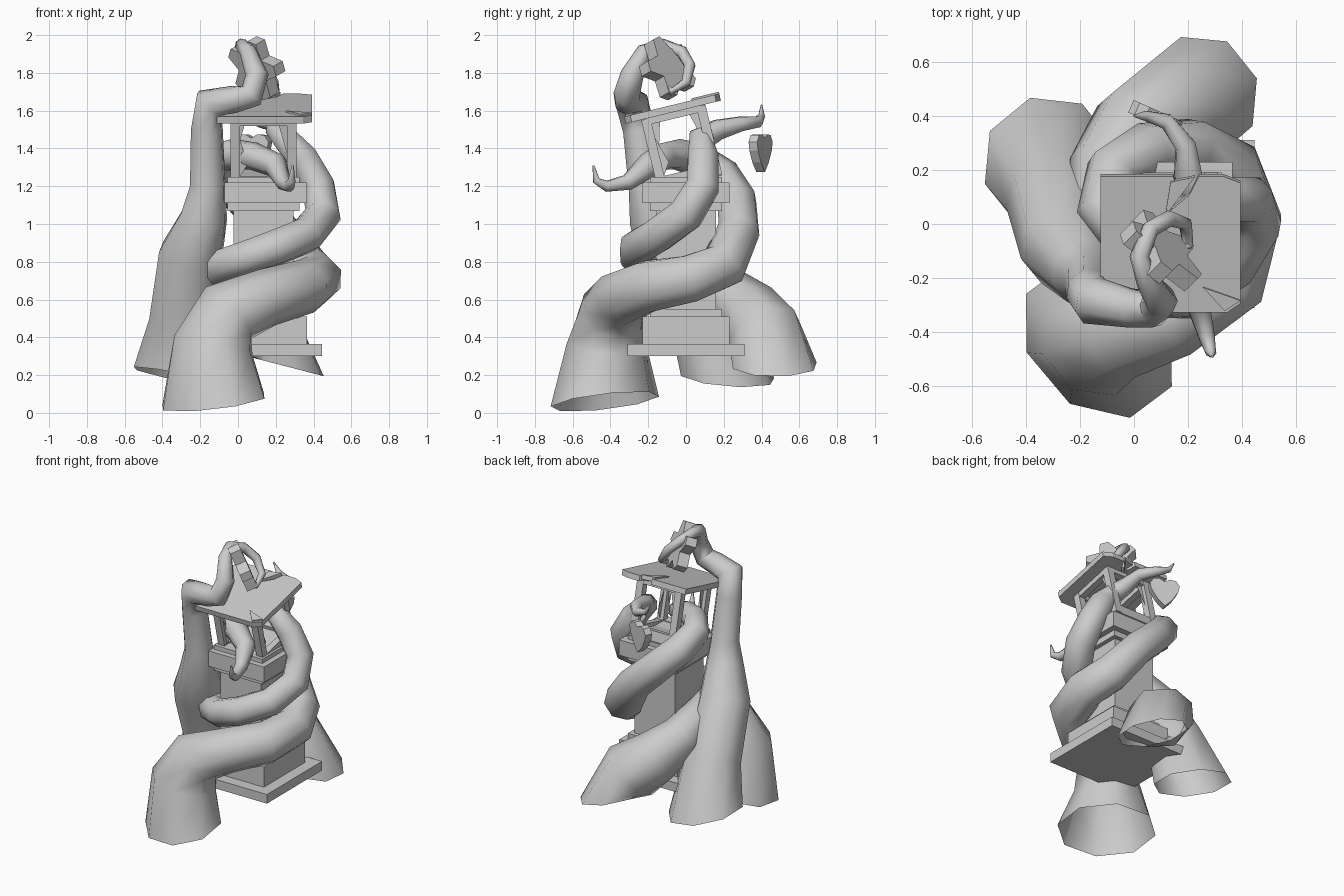
import bpy, bmesh, math
from mathutils import Vector, Matrix

if "Cube" in bpy.data.objects:
    bpy.data.objects.remove(bpy.data.objects["Cube"])

CX = 0.135  # pillar axis


def finish(bm, name, matrix=None, smooth=False):
    bmesh.ops.recalc_face_normals(bm, faces=bm.faces)
    me = bpy.data.meshes.new(name)
    bm.to_mesh(me)
    bm.free()
    ob = bpy.data.objects.new(name, me)
    bpy.context.collection.objects.link(ob)
    if matrix:
        ob.matrix_world = matrix
    if smooth:
        bpy.ops.object.select_all(action='DESELECT')
        ob.select_set(True)
        bpy.context.view_layer.objects.active = ob
        bpy.ops.object.shade_smooth_by_angle(angle=math.radians(55))
    return ob


def add_box(bm, center, size):
    m = Matrix.Translation(center) @ Matrix.Diagonal((*size, 1))
    bmesh.ops.create_cube(bm, size=1, matrix=m)


def bridge(bm, a, b):
    """Join two vertex rings with quads."""
    for k in range(len(a)):
        j = (k + 1) % len(a)
        bm.faces.new((a[k], a[j], b[j], b[k]))


def prism(bm, outline, z0, z1):
    """Closed slab from a flat outline."""
    low, high = ([bm.verts.new((x, y, z)) for x, y in outline] for z in (z0, z1))
    bridge(bm, low, high)
    bm.faces.new(low)
    bm.faces.new(high)


def tentacle(name, path, base_normal, stretch=(0, 0, 0), sides=8):
    """Sweep a tapering ring along points of (x, y, z, radius); the cut base stays open."""
    bm = bmesh.new()
    pts = [Vector(p[:3]) for p in path]
    n = len(pts)
    stretch = Vector(stretch)
    prev_t, side, rings = None, None, []
    for i, p in enumerate(pts):
        if i == 0:
            t = Vector(base_normal).normalized()
            side = Vector((1, 0.3, 0))
        elif i == n - 1:
            t = (p - pts[i - 1]).normalized()
        else:
            t = ((p - pts[i - 1]).normalized() + (pts[i + 1] - p).normalized()).normalized()
        if prev_t:
            side = prev_t.rotation_difference(t) @ side
        side = (side - t * side.dot(t)).normalized()
        up = t.cross(side)
        prev_t = t
        r = path[i][3] * 1.03
        ring = []
        for k in range(sides):
            a = math.tau * k / sides
            off = r * (side * math.cos(a) + up * math.sin(a))
            if i == 0:
                off += stretch * off.dot(stretch)
            ring.append(bm.verts.new(p + off))
        rings.append(ring)
    for a, b in zip(rings, rings[1:]):
        bridge(bm, a, b)
    bm.faces.new(rings[-1])
    return finish(bm, name, smooth=True)


# Stepped pillar: half width, bottom, top
steps = [("base_plate", .31, .30, .365), ("base_block", .23, .365, .51),
         ("base_step", .19, .51, .55), ("column", .16, .55, 1.07),
         ("capital_step", .19, 1.07, 1.11), ("capital_block", .23, 1.11, 1.22),
         ("capital_top", .19, 1.22, 1.25)]
for name, h, z0, z1 in steps:
    bm = bmesh.new()
    add_box(bm, (CX, 0, (z0 + z1) / 2), (2 * h, 2 * h, z1 - z0))
    finish(bm, name)

# Tilted lantern frame
tilt = Matrix.Translation((CX, .015, 1.25)) @ Matrix.Rotation(math.radians(13.6), 4, 'X')
bm = bmesh.new()
for sx in (-1, 1):
    for sy in (-1, 1):
        add_box(bm, (sx * .15, sy * .15, .16), (.05, .05, .38))
for z, h in ((.0, .07), (.335, .035)):
    for s in (-1, 1):
        add_box(bm, (0, s * .15, z), (.3, .045, h))
        add_box(bm, (s * .15, 0, z), (.045, .3, h))
add_box(bm, (0, 0, -.01), (.3, .3, .04))
finish(bm, "lantern_frame", tilt)

# Broken glass shards left in the window corners
bm = bmesh.new()
for k in range(4):
    rot = Matrix.Rotation(k * math.pi / 2, 3, 'Z')
    for tri in (((-.13, .03), (-.13, .26), (-.085, .1)), ((.13, .32), (.13, .14), (.08, .32))):
        bm.faces.new([bm.verts.new(rot @ Vector((x, -.15, z))) for x, z in tri])
finish(bm, "broken_glass", tilt)

# Roof slab with a chipped corner and a notch at the back
roof = [(-.258, -.258), (.21, -.258), (.258, -.225), (.258, .235), (.195, .26),
        (.105, .26), (.07, .19), (.0, .13), (.03, .2), (.01, .26), (-.258, .26)]
bm = bmesh.new()
prism(bm, roof, .352, .39)
finish(bm, "roof", tilt)

# Lifted roof splinters
for i, pts in enumerate([[(.12, -.16), (.258, -.21), (.2, -.25)],
                         [(-.02, .11), (.09, .26), (.0, .24)]]):
    bm = bmesh.new()
    prism(bm, pts, .37, .40)
    finish(bm, f"roof_splinter_{i + 1}", tilt)

# Three tentacles winding around the pillar
tentacle("front_tentacle", [
    (-.13, -.43, .06, .25), (-.13, -.42, .36, .215), (-.05, -.39, .53, .18),
    (.15, -.34, .61, .15), (.36, -.2, .67, .14), (.42, .02, .71, .13),
    (.35, .2, .78, .125), (.21, .28, .97, .11), (.05, .27, 1.12, .105),
    (-.08, .19, 1.25, .1), (-.12, .06, 1.34, .09), (-.04, -.05, 1.37, .08),
    (.08, -.12, 1.36, .072), (.2, -.2, 1.31, .065), (.24, -.31, 1.22, .042),
    (.27, -.42, 1.2, .03), (.285, -.475, 1.23, .02), (.29, -.49, 1.31, .005)],
    (-.15, -.15, 1), stretch=(-.36, .36, 0))
tentacle("back_tentacle", [
    (.24, .47, .25, .225), (.14, .42, .42, .2), (.0, .34, .53, .17),
    (-.1, .2, .64, .14), (-.13, .02, .74, .115), (-.08, -.17, .78, .09),
    (.04, -.26, .82, .09), (.2, -.26, .875, .095), (.36, -.15, .94, .095),
    (.45, .0, 1.05, .095), (.425, .09, 1.2, .09), (.34, .09, 1.35, .085),
    (.25, .08, 1.45, .07), (.2, .17, 1.5, .055), (.19, .29, 1.53, .04),
    (.12, .38, 1.54, .03), (.04, .4, 1.57, .018), (.0, .4, 1.63, .004)],
    (.26, 0, 1))
tentacle("left_tentacle", [
    (-.31, .22, .19, .25), (-.28, .1, .5, .19), (-.25, -.08, .84, .17),
    (-.18, -.18, 1.04, .125), (-.16, -.21, 1.2, .095), (-.165, -.25, 1.5, .085),
    (-.15, -.285, 1.64, .088), (-.02, -.31, 1.66, .072), (.07, -.315, 1.68, .068),
    (.1, -.285, 1.79, .06), (.055, -.22, 1.91, .045), (.02, -.12, 1.945, .036),
    (.06, -.02, 1.91, .032), (.13, .02, 1.84, .03), (.19, .0, 1.75, .025),
    (.2, -.08, 1.7, .02), (.17, -.11, 1.76, .006)],
    (.2, .08, 1))

# Blunt five-pointed star, leaning with its face to the back right
star = []
for k in range(5):
    a = math.tau * k / 5 + math.pi / 2
    star += [(.17 * math.cos(a + d), .17 * math.sin(a + d)) for d in (-.17, .17)]
    star.append((.1 * math.cos(a + math.pi / 5), .1 * math.sin(a + math.pi / 5)))
bm = bmesh.new()
prism(bm, star, -.037, .037)
finish(bm, "star", Matrix.Translation((.1, -.1, 1.825)) @ Matrix.Rotation(math.radians(135), 4, 'Z')
       @ Matrix.Rotation(math.radians(68), 4, 'X') @ Matrix.Rotation(math.radians(19), 4, 'Z'))

# Heart charm hanging at the back
half = [(.035, .095), (.075, .09), (.1, .055), (.09, .01), (.05, -.055)]
heart = [(0, .075)] + half + [(0, -.105)] + [(-x, y) for x, y in reversed(half)]
bm = bmesh.new()
prism(bm, heart, -.025, .025)
finish(bm, "heart", Matrix.Translation((.08, .395, 1.38)) @ Matrix.Rotation(math.radians(-24), 4, 'Z')
       @ Matrix.Rotation(math.radians(90), 4, 'X'))
